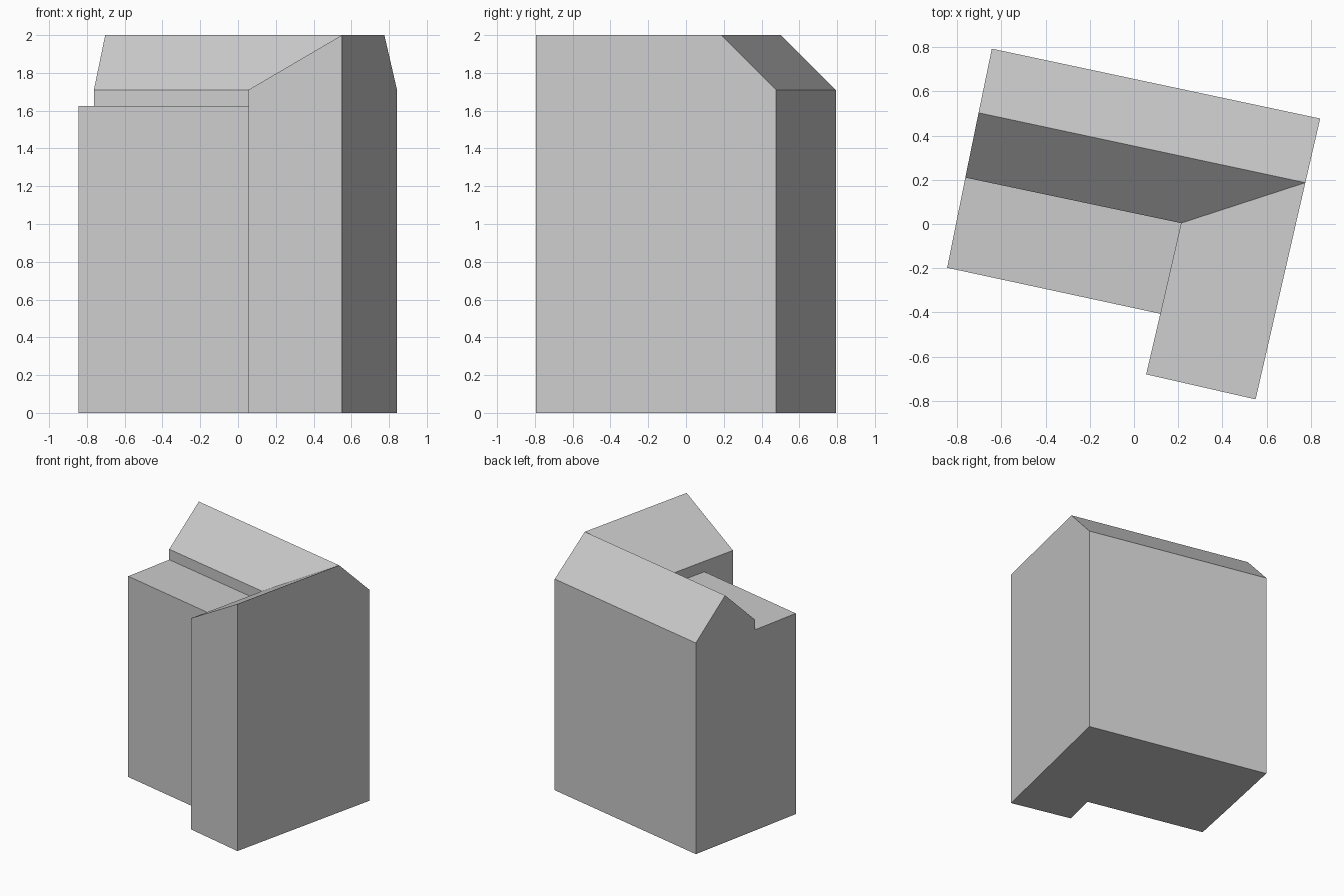
import bpy
import bmesh

cube = bpy.data.objects.get("Cube")
if cube:
    bpy.data.objects.remove(cube, do_unlink=True)

# One plain grey for the whole building
GREY = (0.6, 0.6, 0.6, 1.0)
grey = bpy.data.materials.new("light grey")
grey.diffuse_color = GREY
grey.use_nodes = True
grey.node_tree.nodes["Principled BSDF"].inputs["Base Color"].default_value = GREY

# Heights
RIDGE, EAVE, FLAT = 2.0, 1.71, 1.625

# Plan corners, each with its roof height
back_left = (-0.643, 0.793, EAVE)
back_right = (0.842, 0.477, EAVE)
ridge_left = (-0.703, 0.503, RIDGE)
ridge_right = (0.775, 0.187, RIDGE)
eave_left = (-0.763, 0.21, EAVE)
valley = (0.213, 0.004, EAVE)
wing_right = (0.55, -0.793, RIDGE)
wing_left = (0.055, -0.68, EAVE)
wing_notch = (0.119, -0.406, EAVE)
flat_left = (-0.845, -0.198, FLAT)


def at(p, z):
    return (p[0], p[1], z)


def build(name, roofs, walls, floor):
    """Roof faces, upright walls (corner, corner, foot height) and a floor."""
    faces = list(roofs)
    faces += [(at(a, foot), at(b, foot), b, a) for a, b, foot in walls]
    faces.append([at(p, 0) for p in reversed(floor)])
    bm = bmesh.new()
    for face in faces:
        bm.faces.new([bm.verts.new(p) for p in face])
    bmesh.ops.remove_doubles(bm, verts=bm.verts, dist=0.0005)
    mesh = bpy.data.meshes.new(name)
    bm.to_mesh(mesh)
    bm.free()
    mesh.materials.append(grey)
    obj = bpy.data.objects.new(name, mesh)
    bpy.context.collection.objects.link(obj)


# Main house with a pitched roof
build("main_house",
      [(eave_left, valley, ridge_right, ridge_left),
       (ridge_left, ridge_right, back_right, back_left)],
      [(ridge_right, back_right, 0), (back_right, back_left, 0),
       (back_left, ridge_left, 0), (ridge_left, eave_left, 0),
       (eave_left, valley, FLAT)],
      [eave_left, valley, ridge_right, back_right, back_left])

# Front wing with a single slope
build("front_wing",
      [(wing_left, wing_right, ridge_right, valley, wing_notch)],
      [(wing_left, wing_right, 0), (wing_right, ridge_right, 0),
       (wing_notch, wing_left, 0), (valley, wing_notch, FLAT)],
      [wing_left, wing_right, ridge_right, valley, wing_notch])

# Flat-roofed extension in the corner
flat_notch, flat_valley, flat_back = (at(p, FLAT) for p in (wing_notch, valley, eave_left))
build("flat_extension",
      [(flat_left, flat_notch, flat_valley, flat_back)],
      [(flat_left, flat_notch, 0), (flat_back, flat_left, 0)],
      [flat_left, flat_notch, flat_valley, flat_back])
